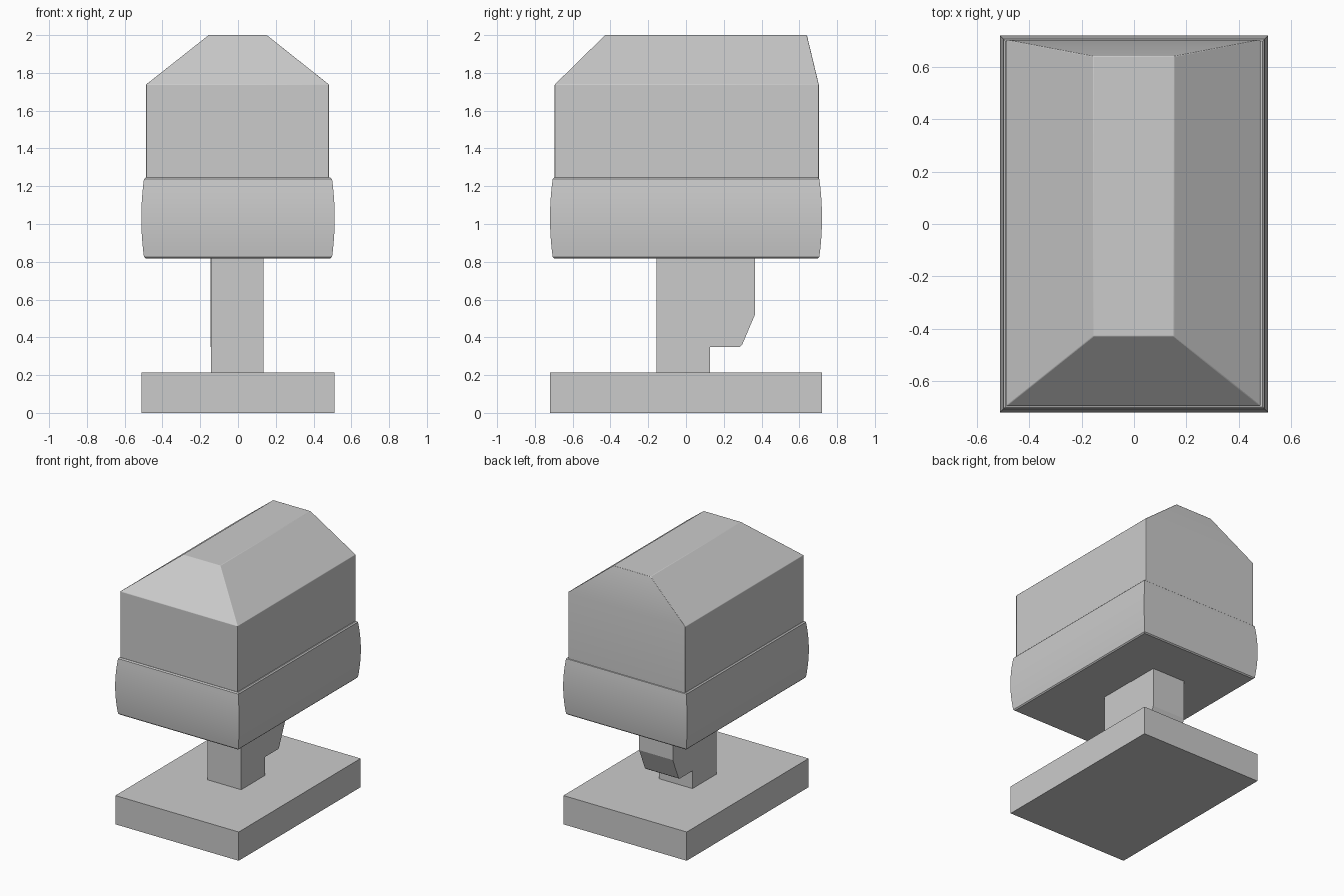
import bpy, math

if "Cube" in bpy.data.objects:
    bpy.data.objects.remove(bpy.data.objects["Cube"])


def loft(name, sections, bevel=0, smooth=None):
    """Stack rectangles (x0, x1, y0, y1, z) into a closed solid."""
    verts, faces = [], []
    for x0, x1, y0, y1, z in sections:
        verts += [(x0, y0, z), (x1, y0, z), (x1, y1, z), (x0, y1, z)]
    for i in range(len(sections) - 1):
        a = i * 4
        for j in range(4):
            k = (j + 1) % 4
            faces.append((a + j, a + k, a + 4 + k, a + 4 + j))
    n = len(verts)
    faces += [(3, 2, 1, 0), (n - 4, n - 3, n - 2, n - 1)]
    return make(name, verts, faces, bevel, smooth)


def make(name, verts, faces, bevel=0, smooth=None):
    mesh = bpy.data.meshes.new(name)
    mesh.from_pydata(verts, [], faces)
    mesh.update()
    ob = bpy.data.objects.new(name, mesh)
    bpy.context.collection.objects.link(ob)
    if bevel:
        m = ob.modifiers.new("soft_edges", 'BEVEL')
        m.width, m.segments = bevel, 2
        m.limit_method = 'ANGLE'
        m.angle_limit = math.radians(20)
    if smooth:
        bpy.ops.object.select_all(action='DESELECT')
        ob.select_set(True)
        bpy.context.view_layer.objects.active = ob
        bpy.ops.object.shade_smooth_by_angle(angle=math.radians(smooth))
    return ob


# Flat base plate and off-centre post
loft("base_plate", [(-.51, .51, -.72, .72, 0), (-.51, .51, -.72, .72, .215)])
loft("post", [(-.143, .135, -.155, .127, .2), (-.143, .135, -.155, .127, .83)])

# Bracket behind the post, with its lower rear corner cut away
profile = [(.12, .35), (.285, .35), (.297, .36), (.365, .52), (.365, .83), (.12, .83)]
n = len(profile)
verts = [(x, y, z) for x in (-.146, .132) for y, z in profile]
faces = [tuple(range(n)), tuple(reversed(range(n, 2 * n)))]
faces = [tuple(reversed(f)) for f in faces]
faces += [(i, (i + 1) % n, (i + 1) % n + n, i + n) for i in range(n)]
bracket = make("rear_bracket", verts, faces)

# Bulged lower band with small chamfers at top and bottom
z0, z1, steps = .818, 1.245, 12
insets = [(.022, z0)]
for i in range(steps + 1):
    t = 2 * i / steps - 1
    insets.append((.014 * t * t, (z0 + z1) / 2 + t * ((z1 - z0) / 2 - .008)))
insets.append((.022, z1))
loft("bulged_band", [(-.512 + d, .512 - d, -.72 + d, .72 - d, z) for d, z in insets],
     smooth=30)

# Upper body with hipped, flat-topped roof
loft("upper_body", [(-.487, .482, -.695, .703, 1.23), (-.487, .482, -.695, .703, 1.738),
                    (-.155, .152, -.428, .64, 2.0)], bevel=.003, smooth=25)
